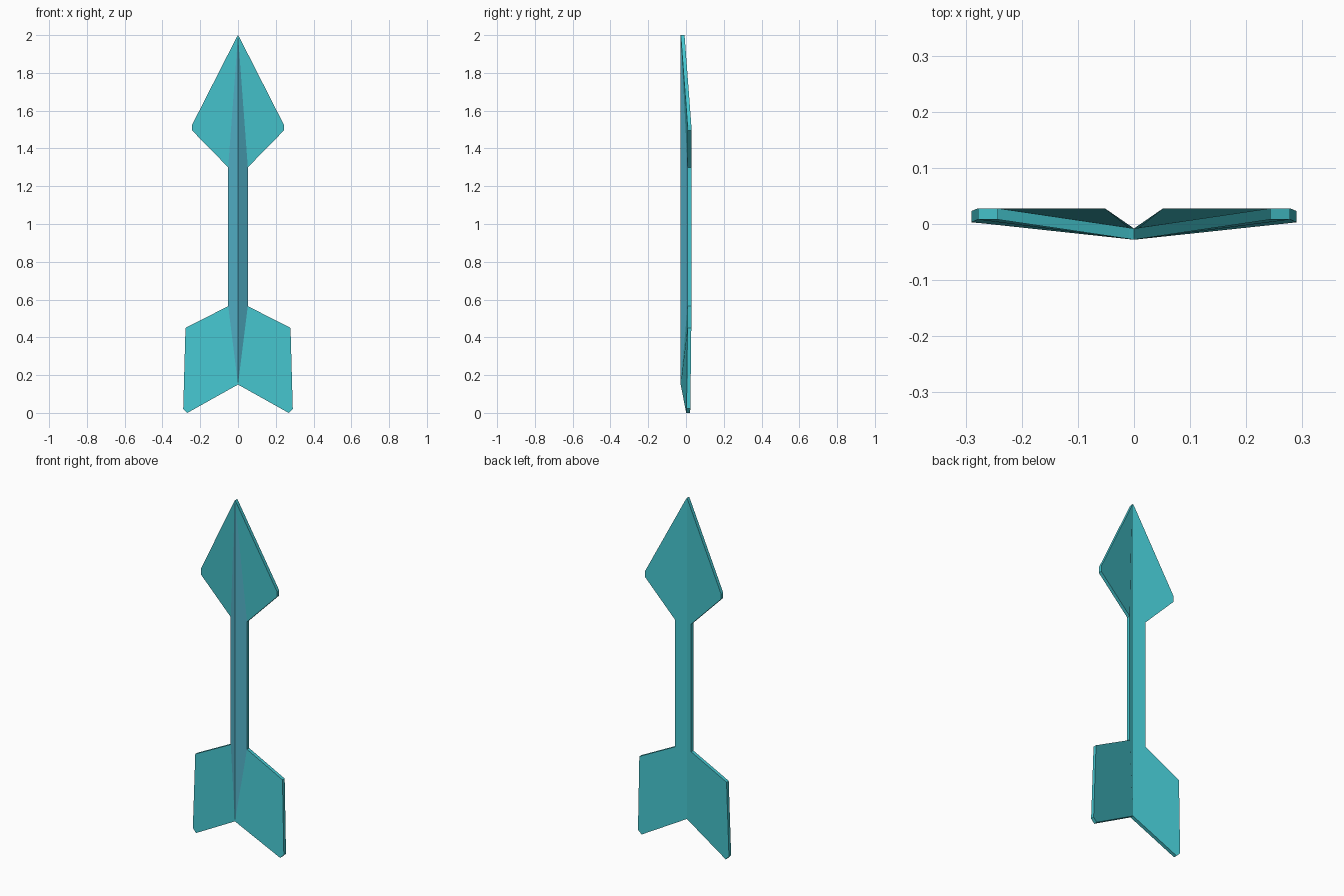
import bpy, bmesh

if "Cube" in bpy.data.objects:
    bpy.data.objects.remove(bpy.data.objects["Cube"])

# Right half of the arrow's folded outline: x, front y, z (tip down to tail notch)
THICK = 0.02
tip = [(0, -0.028, 2.0), (0.009, -0.0266, 1.985)]
head = [(0.243, 0.008, 1.525), (0.243, 0.008, 1.495)]
shaft = [(0.052, 0.008, 1.30), (0.052, 0.008, 0.565)]
tail = [(0.278, 0.008, 0.45), (0.29, 0.003, 0.022), (0.268, 0.001, 0.0)]
notch = [(0, -0.028, 0.15)]
outline = tip + head + shaft + tail + notch


def material(name, color):
    m = bpy.data.materials.new(name)
    m.diffuse_color = color
    m.use_nodes = True
    m.node_tree.nodes["Principled BSDF"].inputs["Base Color"].default_value = m.diffuse_color
    return m


bm = bmesh.new()
front = [bm.verts.new(p) for p in outline]
back = [bm.verts.new((x, y + THICK, z)) for x, y, z in outline]
n = len(outline)

# Raised front ridge, from tip along the shaft to the notch
ridge = bm.faces.new([front[i] for i in (0, 4, 5, 9)])
ridge.material_index = 1

# Front of head and tail fin
bm.faces.new(front[0:5])
bm.faces.new(front[5:10])

# Back of the half, one folded face
bm.faces.new(back[::-1])

# Rim all round, open along the centre fold
for i in range(n - 1):
    bm.faces.new((front[i], back[i], back[i + 1], front[i + 1]))

bmesh.ops.recalc_face_normals(bm, faces=bm.faces[:])
if ridge.normal.y > 0:
    bmesh.ops.reverse_faces(bm, faces=bm.faces[:])

mesh = bpy.data.meshes.new("arrow_blade")
bm.to_mesh(mesh)
bm.free()
mesh.materials.append(material("teal", (0.06, 0.56, 0.62, 1)))
mesh.materials.append(material("blue_teal", (0.09, 0.46, 0.60, 1)))

arrow = bpy.data.objects.new("arrow_blade", mesh)
bpy.context.collection.objects.link(arrow)

# Mirror to the left half
mirror = arrow.modifiers.new("mirror", 'MIRROR')
mirror.use_axis[0] = True
mirror.merge_threshold = 0.0005
